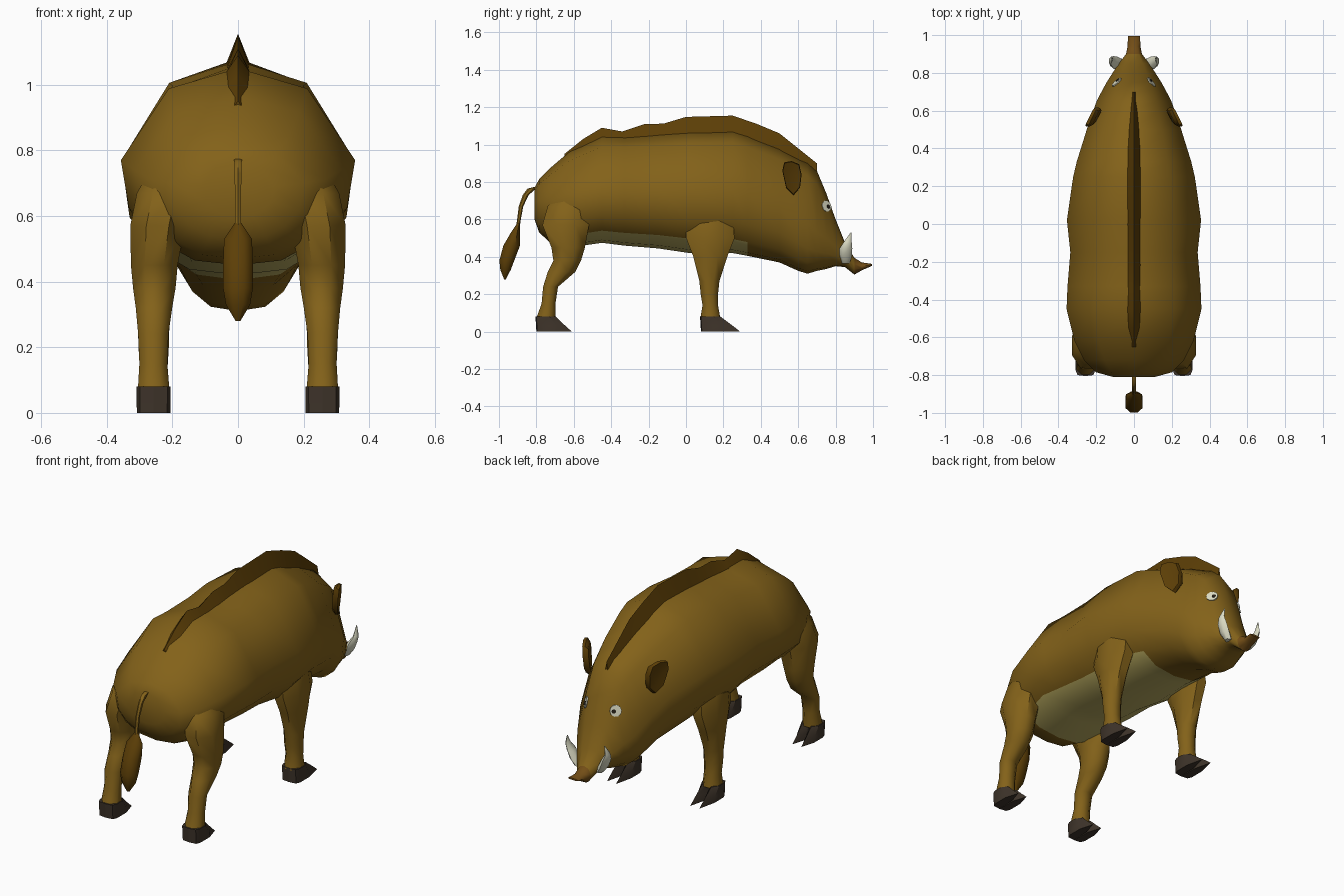
import bpy, bmesh, math
from mathutils import Vector
from mathutils.bvhtree import BVHTree


def material(name, rgb):
    m = bpy.data.materials.new(name)
    m.diffuse_color = (*rgb, 1)
    return m


HIDE = material("brown hide", (0.228, 0.122, 0.010))
BELLY = material("olive belly", (0.50, 0.42, 0.12))
DARK = material("dark bristle", (0.108, 0.049, 0.002))
SNOUT = material("snout brown", (0.17, 0.075, 0.008))
HOOF = material("hoof grey", (0.048, 0.034, 0.023))
IVORY = material("ivory", (0.72, 0.72, 0.56))
PUPIL = material("pupil black", (0.02, 0.015, 0.01))


def finish(name, bm, mats, angle=50):
    bmesh.ops.recalc_face_normals(bm, faces=bm.faces[:])
    me = bpy.data.meshes.new(name)
    bm.to_mesh(me)
    ob = bpy.data.objects.new(name, me)
    bpy.context.collection.objects.link(ob)
    for m in mats:
        me.materials.append(m)
    bpy.ops.object.select_all(action='DESELECT')
    ob.select_set(True)
    bpy.context.view_layer.objects.active = ob
    bpy.ops.object.shade_smooth_by_angle(angle=math.radians(angle))
    return ob


def loft(rings, bm=None):
    """Skin a list of closed rings with equal point counts, capped at both ends."""
    bm = bm or bmesh.new()
    vs = [[bm.verts.new(p) for p in r] for r in rings]
    n = len(rings[0])
    for a, b in zip(vs, vs[1:]):
        for i in range(n):
            j = (i + 1) % n
            bm.faces.new((a[i], a[j], b[j], b[i]))
    bm.faces.new(vs[0])
    bm.faces.new(vs[-1][::-1])
    return bm


def tube(stations, n=8, side=1):
    """Horizontal oval rings from (z, y, ry, x, rx)."""
    turn = [(k + 0.5) * math.tau / n for k in range(n)]
    return loft([[(side * (x + rx * math.cos(t)), y + ry * math.sin(t), z) for t in turn]
                 for z, y, ry, x, rx in stations])


# Body and head: stations of (y, top, bottom, half width, height of widest point)
BODY = [(-.81, .77, .60, .11, .69), (-.785, .815, .53, .20, .70), (-.72, .88, .47, .265, .71),
        (-.62, .965, .45, .315, .74), (-.45, 1.05, .475, .357, .77), (-.33, 1.045, .46, .352, .77),
        (-.15, 1.06, .445, .337, .77), (.02, 1.072, .42, .355, .77), (.25, 1.08, .42, .322, .76),
        (.33, 1.055, .405, .303, .74), (.50, .985, .37, .25, .69), (.60, .93, .325, .215, .62),
        (.65, .905, .31, .198, .58), (.70, .86, .325, .172, .53), (.75, .74, .335, .145, .50),
        (.80, .60, .35, .113, .46), (.85, .475, .345, .08, .42), (.90, .395, .305, .042, .36),
        (.94, .37, .328, .034, .35), (.995, .362, .352, .032, .357)]


def body_ring(y, top, bot, w, zm):
    up, dn = top - zm, zm - bot
    half = [(.59 * w, top - .22 * up), (w, zm), (.93 * w, zm - .5 * dn),
            (.70 * w, zm - .78 * dn), (.42 * w, bot + .05 * dn)]
    pts = [(0, top)] + half + [(0, bot)] + [(-x, z) for x, z in half[::-1]]
    return [(x, y, z) for x, z in pts]


bm = loft([body_ring(*s) for s in BODY])
for f in bm.faces:
    c = f.calc_center_median()
    # belly: the underside strips between hind and front quarters; snout: the tip
    if -.62 < c.y < .30 and c.z < .52:
        f.material_index = 1
    elif c.y > .91:
        f.material_index = 2
bmesh.ops.recalc_face_normals(bm, faces=bm.faces[:])
surface = BVHTree.FromBMesh(bm)
finish("body", bm, [HIDE, BELLY, SNOUT])

# Bristle ridge along the spine: (y, base, top, half width)
MANE = [(-.65, .93, .95, .016), (-.55, .985, 1.03, .034), (-.45, 1.035, 1.09, .038),
        (-.34, 1.03, 1.07, .035), (-.22, 1.04, 1.11, .035), (-.12, 1.045, 1.112, .035),
        (0, 1.055, 1.148, .035), (.25, 1.067, 1.155, .035), (.38, 1.02, 1.11, .033),
        (.50, .965, 1.06, .028), (.60, .91, .98, .02), (.70, .85, .90, .008)]
finish("mane", loft([[(-w, y, b), (0, y, t), (w, y, b)] for y, b, t, w in MANE]), [DARK], 40)

FRONT = [(.74, .12, .09, .20, .07), (.62, .125, .135, .235, .077), (.50, .13, .14, .25, .076),
         (.40, .13, .098, .255, .066), (.27, .125, .058, .257, .052), (.20, .125, .05, .257, .05),
         (.14, .13, .045, .257, .046), (.07, .13, .058, .257, .052)]
HIND = [(.78, -.57, .10, .18, .07), (.67, -.615, .135, .225, .09), (.57, -.643, .135, .245, .09),
        (.45, -.63, .097, .255, .077), (.38, -.635, .08, .255, .07), (.32, -.665, .08, .256, .06),
        (.24, -.724, .043, .258, .05), (.15, -.735, .04, .258, .046), (.07, -.75, .055, .257, .052)]
EAR = [(.515, .86), (.525, .905), (.565, .912), (.605, .895), (.618, .84),
       (.61, .77), (.575, .73), (.535, .77)]


def disc(name, y, z, r, mat, lift, side):
    """Thin plate laid on the head surface where a sideways ray hits it."""
    hit, nrm, _, _ = surface.ray_cast(Vector((side, y, z)), Vector((-side, 0, 0)))
    u = Vector((0, 0, 1)).cross(nrm).normalized()
    v = nrm.cross(u)
    ring = [u * math.cos(k * math.pi / 5) * r + v * math.sin(k * math.pi / 5) * r
            for k in range(10)]
    finish(name, loft([[hit + nrm * h + p for p in ring] for h in (lift - .007, lift)]), [mat], 30)


for side, tag in ((1, "right"), (-1, "left")):
    for leg, stations, yc, toe in (("front", FRONT, .13, .16), ("hind", HIND, -.75, .14)):
        finish(f"{leg}_leg_{tag}", tube(stations, 8, side), [HIDE])
        # cloven hoof: two pointed toes side by side
        bm = bmesh.new()
        for s in (1, -1):
            rings = []
            for z, back, mid, tip, w in ((0, -.05, .06, toe, .051), (.035, -.052, .055, toe * .72, .052),
                                         (.08, -.055, .02, .055, .052)):
                flat = [(0, back), (w * .8, back + .005), (w, back + .03), (w, mid), (.028, tip), (.004, mid)]
                rings.append([(side * .257 + s * x, yc + y, z) for x, y in flat])
            loft(rings, bm)
        finish(f"{leg}_hoof_{tag}", bm, [HOOF], 35)

    # Ear: leaf-shaped plate angled away from the head
    def ear_point(y, z, off):
        return (side * (.172 + (.62 - y) * .48 + (z - .73) * .1 + off), y, z)
    mid_y, mid_z = .567, .83
    rings = [[ear_point(mid_y + (y - mid_y) * k, mid_z + (z - mid_z) * k, o) for y, z in EAR]
             for k, o in ((.8, -.014), (1, .004), (.95, .022), (.5, .018))]
    finish(f"ear_{tag}", loft(rings), [DARK])

    # Tusk curving up from the jaw
    tusk = [(.365, .855, .02, .065, .022), (.40, .853, .033, .088, .024), (.445, .855, .034, .108, .021),
            (.48, .865, .021, .122, .012), (.53, .882, .002, .115, .002)]
    finish(f"tusk_{tag}", tube(tusk, 6, side), [IVORY])

    disc(f"eye_{tag}", .750, .67, .031, IVORY, .005, side)
    disc(f"pupil_{tag}", .757, .668, .011, PUPIL, .008, side)

# Tail and its tuft
finish("tail", tube([(.775, -.785, .02, 0, .014), (.765, -.825, .022, 0, .013), (.73, -.857, .016, 0, .012),
                     (.67, -.882, .012, 0, .011), (.60, -.893, .01, 0, .01), (.55, -.90, .01, 0, .01)], 6), [HIDE])
finish("tail_tuft", tube([(.58, -.895, .008, 0, .01), (.53, -.912, .026, 0, .046), (.46, -.932, .048, 0, .049),
                          (.38, -.958, .043, 0, .049), (.33, -.965, .03, 0, .04), (.28, -.968, .005, 0, .008)]), [DARK])
